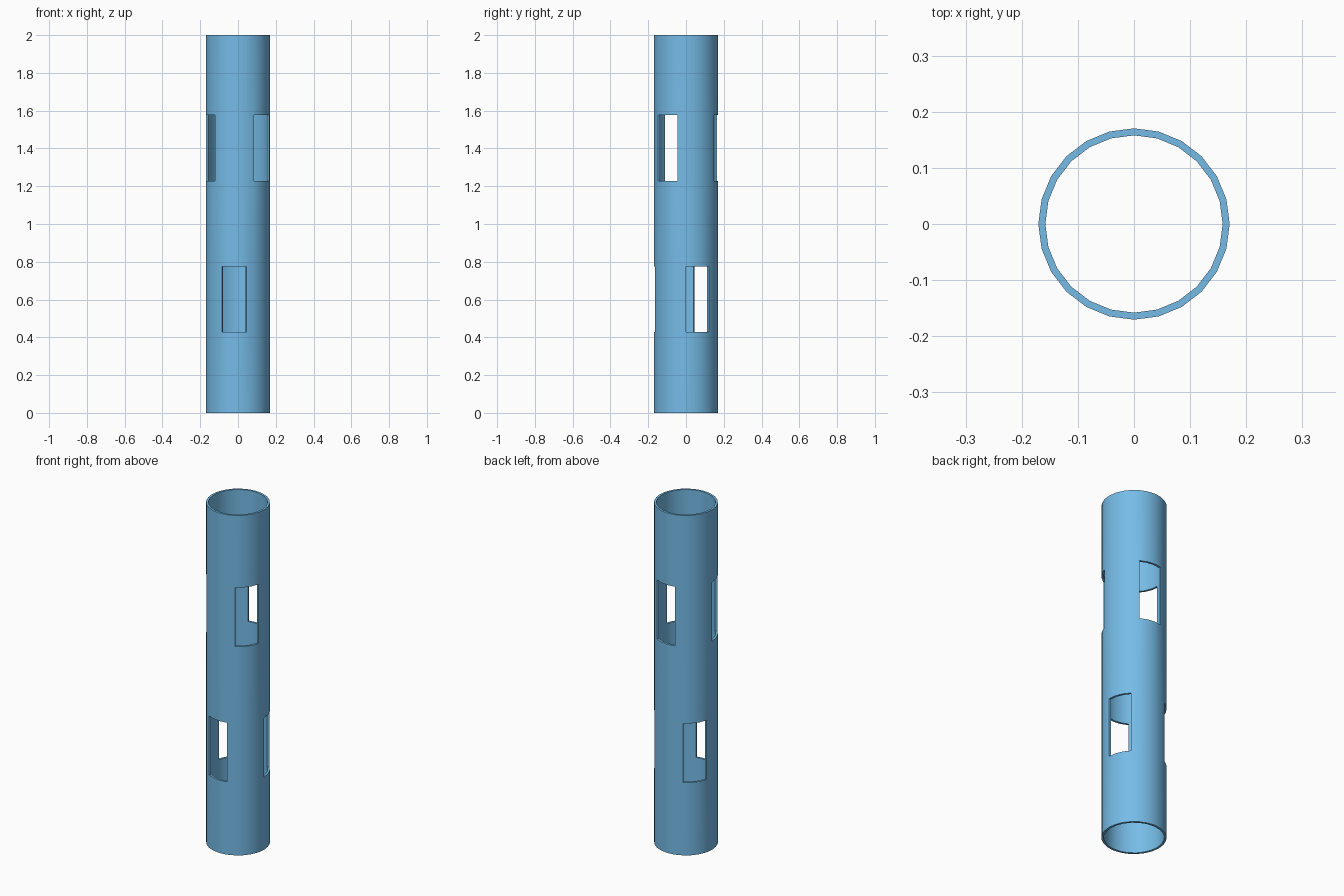
import bpy, bmesh
from math import radians, cos, sin

if "Cube" in bpy.data.objects:
    bpy.data.objects.remove(bpy.data.objects["Cube"])

SIDES = 24
R_IN, R_OUT = 0.158, 0.1705
LEVELS = [0, 0.428, 0.776, 1.228, 1.576, 2]
# Window row -> first wall segment; three windows per row, each 3 segments wide
WINDOW_ROWS = {1: 0, 3: 4}


def is_window(row, seg):
    return row in WINDOW_ROWS and (seg - WINDOW_ROWS[row]) % 8 < 3


# Inner wall with the window cells left open
bm = bmesh.new()
rings = [[bm.verts.new((R_IN * cos(radians(15 * i)), R_IN * sin(radians(15 * i)), z))
          for i in range(SIDES)] for z in LEVELS]
for row in range(len(LEVELS) - 1):
    lo, hi = rings[row], rings[row + 1]
    for i in range(SIDES):
        j = (i + 1) % SIDES
        if not is_window(row, i):
            bm.faces.new((lo[i], lo[j], hi[j], hi[i]))

# Extrude radially to the outer wall, which closes rims and window sides
ext = bmesh.ops.extrude_face_region(bm, geom=bm.faces[:], use_keep_orig=True)
for v in ext["geom"]:
    if isinstance(v, bmesh.types.BMVert):
        v.co.x *= R_OUT / R_IN
        v.co.y *= R_OUT / R_IN
bmesh.ops.recalc_face_normals(bm, faces=bm.faces[:])

mesh = bpy.data.meshes.new("slotted_tube")
bm.to_mesh(mesh)
bm.free()
tube = bpy.data.objects.new("slotted_tube", mesh)
bpy.context.collection.objects.link(tube)

# Smooth round walls, sharp rims
bpy.context.view_layer.objects.active = tube
tube.select_set(True)
bpy.ops.object.shade_smooth_by_angle(angle=radians(30))

# Blue finish
mat = bpy.data.materials.new("blue")
mat.diffuse_color = (0.18, 0.5, 0.8, 1)
mat.use_nodes = True
mat.node_tree.nodes["Principled BSDF"].inputs["Base Color"].default_value = mat.diffuse_color
mesh.materials.append(mat)
